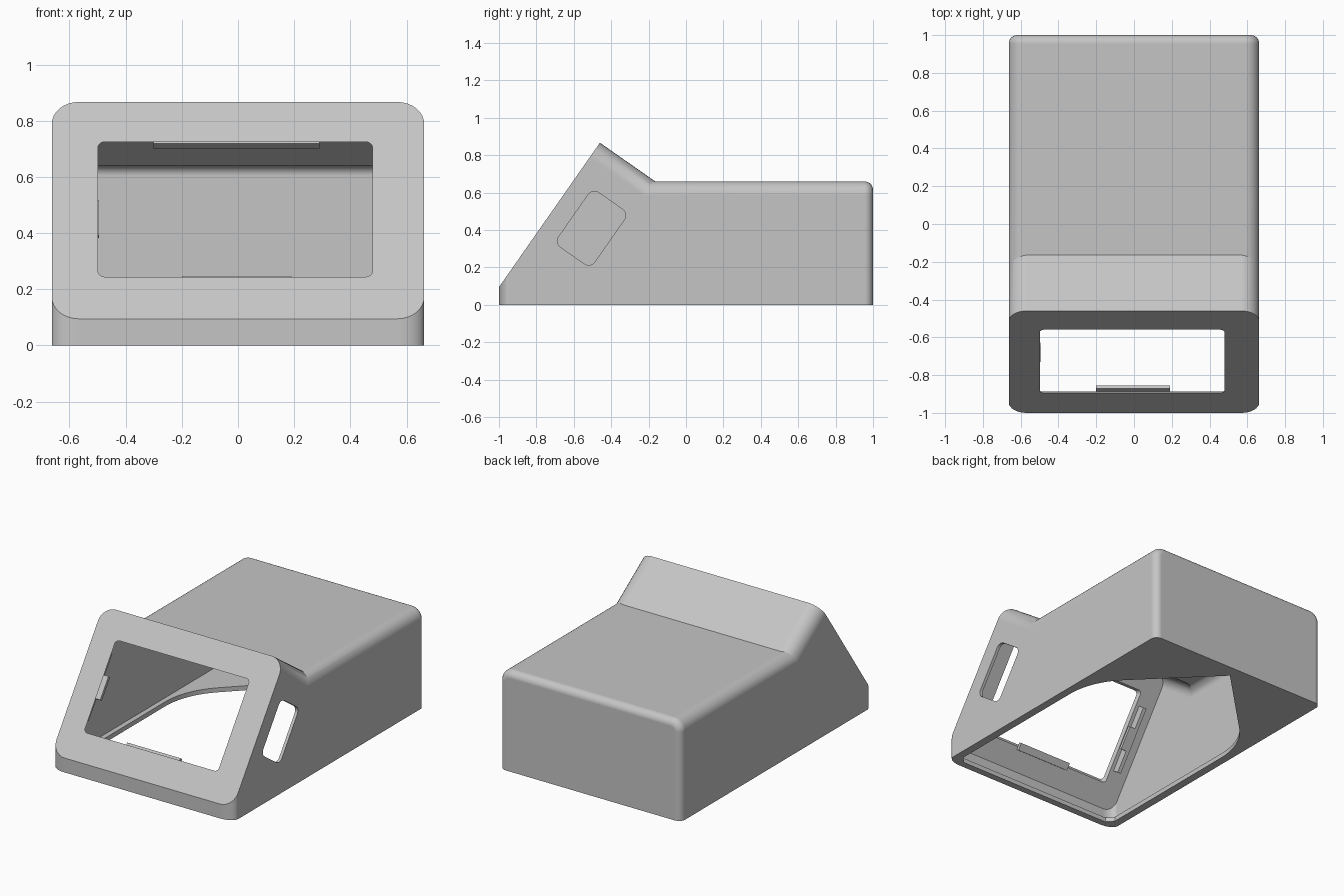
import bpy, bmesh, math
from mathutils import Vector

cube = bpy.data.objects.get("Cube")
if cube:
    bpy.data.objects.remove(cube, do_unlink=True)

HALF_W, ROOF, WALL, FLOOR = 0.663, 0.66, 0.02, 0.03
FACE_LEN = 0.942
ORIGIN = Vector((0, -1, 0.095))
UP = Vector((0, 0.573, 0.8195))       # up along the sloping face
INWARD = Vector((0, 0.8195, -0.573))  # into the housing

grey = bpy.data.materials.new("light_grey_plastic")
grey.use_nodes = True
grey.diffuse_color = (0.56, 0.56, 0.56, 1)
grey.node_tree.nodes["Principled BSDF"].inputs["Base Color"].default_value = (0.56, 0.56, 0.56, 1)


def on_face(x, s, depth=0):
    return ORIGIN + Vector((x, 0, 0)) + UP * s + INWARD * depth


def rounded_rect(x0, x1, y0, y1, r, steps=8):
    pts = []
    corners = [(x1 - r, y1 - r), (x0 + r, y1 - r), (x0 + r, y0 + r), (x1 - r, y0 + r)]
    for i, (cx, cy) in enumerate(corners):
        for k in range(steps + 1):
            a = math.pi / 2 * (i + k / steps)
            pts.append((cx + r * math.cos(a), cy + r * math.sin(a)))
    return pts


def finish(name, bm):
    bmesh.ops.recalc_face_normals(bm, faces=bm.faces)
    mesh = bpy.data.meshes.new(name)
    bm.to_mesh(mesh)
    bm.free()
    mesh.materials.append(grey)
    ob = bpy.data.objects.new(name, mesh)
    bpy.context.collection.objects.link(ob)
    return ob


def hull(name, pts):
    bm = bmesh.new()
    for p in pts:
        bm.verts.new([round(c, 5) for c in p])
    bmesh.ops.remove_doubles(bm, verts=bm.verts, dist=0.0002)
    bmesh.ops.convex_hull(bm, input=bm.verts)
    bmesh.ops.delete(bm, geom=[v for v in bm.verts if not v.link_faces], context="VERTS")
    bmesh.ops.dissolve_limit(bm, angle_limit=0.002, verts=bm.verts, edges=bm.edges)
    return finish(name, bm)


def hood(name, inset, floor, reach):
    # Rounded sloping face, swept straight down and squarely back
    face = [on_face(x, s, inset) for x, s in rounded_rect(
        inset - HALF_W, HALF_W - inset, inset, FACE_LEN - inset, 0.095 - inset)]
    down = [Vector((p.x, p.y, floor)) for p in face]
    back = [p + INWARD * reach for p in face]
    return hull(name, face + down + [p for p in back if p.z > floor])


def rear_block(name, inset, floor):
    # Box with wide roof fillets and tighter fillets at the back
    bm = bmesh.new()
    w, top, back = round(HALF_W - inset, 5), ROOF - inset, 1 - inset
    bmesh.ops.create_cube(bm, size=1)
    for v in bm.verts:
        v.co = (math.copysign(w, v.co.x), back if v.co.y > 0 else -0.56,
                top if v.co.z > 0 else floor)

    def bevel(rule, r):
        edges = [e for e in bm.edges if rule(*e.verts)]
        bmesh.ops.bevel(bm, geom=edges, offset=r, segments=8, profile=0.5, affect="EDGES")

    bevel(lambda a, b: min(a.co.z, b.co.z) > top - 0.001 and abs(a.co.x - b.co.x) < 0.001,
          0.075 - inset)
    bevel(lambda a, b: min(a.co.y, b.co.y) > back - 0.001 and max(a.co.z, b.co.z) > floor + 0.001,
          0.045 - inset / 2)
    return finish(name, bm)


def combine(target, other, operation):
    other.hide_render = True
    mod = target.modifiers.new(operation.lower(), "BOOLEAN")
    mod.operation, mod.solver, mod.object = operation, "EXACT", other
    bpy.context.view_layer.objects.active = target
    bpy.ops.object.modifier_apply(modifier=mod.name)
    bpy.data.objects.remove(other, do_unlink=True)


# Outer shell and hollow interior
housing = hood("housing", 0, 0, 0.37)
combine(housing, rear_block("rear_body", 0, 0), "UNION")
cavity = hood("cavity", WALL, FLOOR, 0.36)
combine(cavity, rear_block("rear_cavity", WALL, FLOOR), "UNION")
combine(housing, cavity, "DIFFERENCE")

# Screen window, flared towards the inside
window = []
for depth in (-0.03, 0.05):
    g = max(depth, 0)
    window += [on_face(x, s, depth) for x, s in rounded_rect(
        -0.48 - g, 0.46 + g, 0.201 - g, 0.75 + g, 0.025)]
outer = [on_face(x, s) for x, s in rounded_rect(-0.48, 0.46, 0.201, 0.75, 0.025)]
combine(housing, hull("window_cutter", window + outer), "DIFFERENCE")

# Slot in the left wall
slot = [Vector((x, -0.505, 0.41)) + UP * a + INWARD * b
        for x in (0.55, 0.75) for a, b in rounded_rect(-0.178, 0.178, -0.1175, 0.1175, 0.04)]
combine(housing, hull("slot_cutter", slot), "DIFFERENCE")

# Base opening: rounded shoulders narrowing to a point at the back
half = [(0.57, -0.955), (0.61, -0.91), (0, 0.92)]
for k in range(13):
    a = math.radians(45 * k / 12)
    half.append((0.13 + 0.48 * math.cos(a), 0.112 + 0.48 * math.sin(a)))
opening = [Vector((side * x, y, z)) for side in (-1, 1) for x, y in half for z in (-0.1, 0.06)]
combine(housing, hull("base_cutter", opening), "DIFFERENCE")


def clip(name, x0, x1, s0, s1, d0, d1):
    return hull(name, [on_face(x, s, d) for x in (x0, x1) for s in (s0, s1) for d in (d0, d1)])


# Screen retaining clips behind the face
clip("lower_clip", -0.2, 0.19, 0.15, 0.198, 0.018, 0.04)
clip("upper_clip", -0.3, 0.29, 0.775, 0.80, 0.018, 0.05)
clip("side_clip_post", -0.56, -0.535, 0.26, 0.69, 0.018, 0.07)
clip("side_clip_lip", -0.56, -0.495, 0.40, 0.55, 0.05, 0.07)

# Smooth fillets with crisp edges
bpy.ops.object.select_all(action="DESELECT")
housing.select_set(True)
bpy.context.view_layer.objects.active = housing
bpy.ops.object.shade_smooth_by_angle(angle=math.radians(25))
normals = housing.modifiers.new("even_normals", "WEIGHTED_NORMAL")
normals.keep_sharp = True
